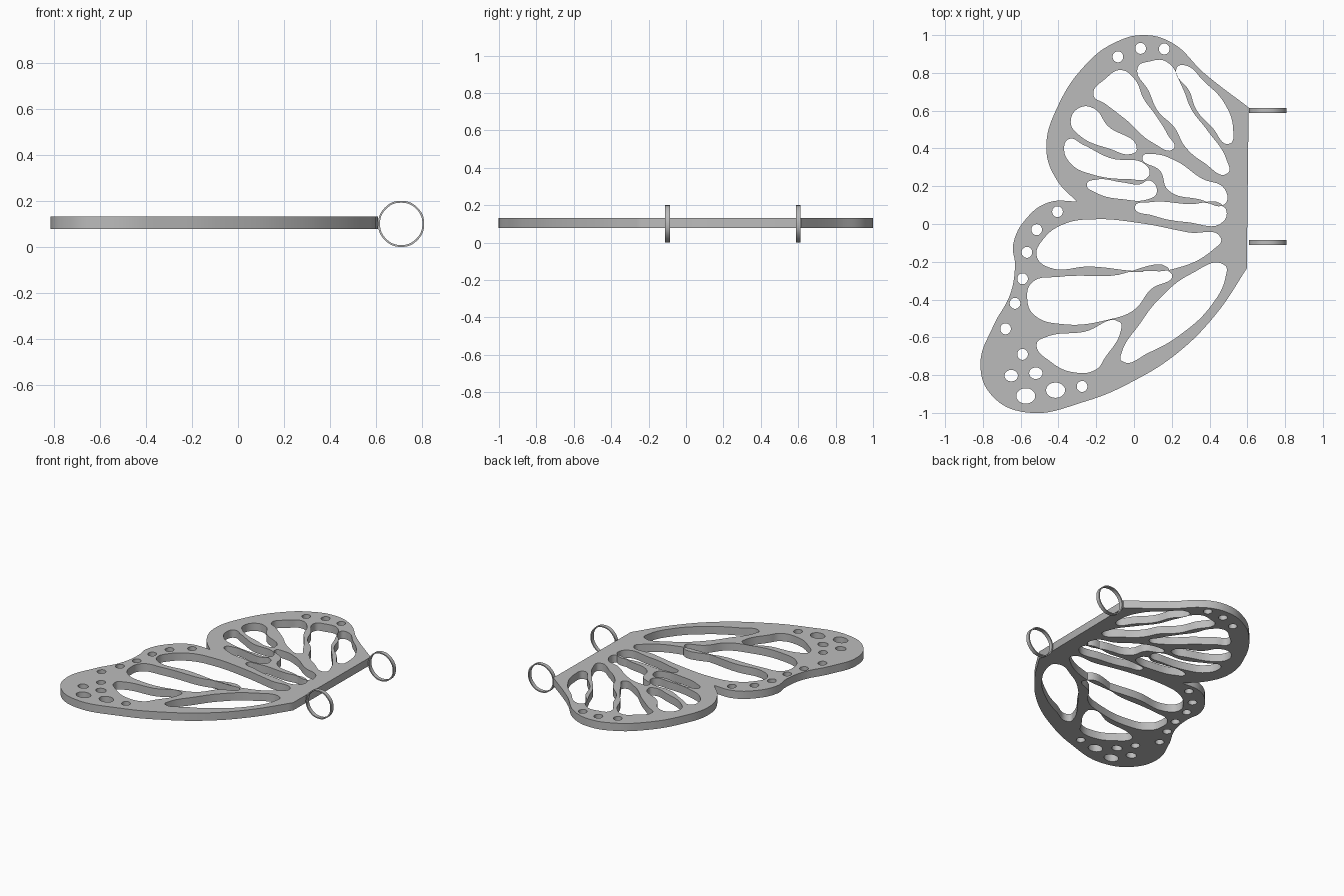
import bpy
import bmesh
from math import sin, cos, pi, radians

default_cube = bpy.data.objects.get("Cube")
if default_cube:
    bpy.data.objects.remove(default_cube, do_unlink=True)

grey = bpy.data.materials.new("plain grey")
grey.use_nodes = True
grey_colour = (0.5, 0.5, 0.5, 1)
grey.diffuse_color = grey_colour
grey.node_tree.nodes["Principled BSDF"].inputs["Base Color"].default_value = grey_colour


def add_loop(curve, points, corners=()):
    """Add a closed smooth loop, given in hundredths, with optional sharp corners."""
    spline = curve.splines.new("BEZIER")
    spline.bezier_points.add(len(points) - 1)
    spline.use_cyclic_u = True
    for knot, (x, y) in zip(spline.bezier_points, points):
        knot.co = (x / 100, y / 100, 0)
    for index, knot in enumerate(spline.bezier_points):
        kind = "VECTOR" if index in corners else "AUTO"
        knot.handle_left_type = kind
        knot.handle_right_type = kind


def oval(x, y, width, height, count=8):
    """Points of an ellipse in hundredths."""
    angles = [2 * pi * step / count for step in range(count)]
    return [(x + width * cos(a), y + height * sin(a)) for a in angles]


def new_profile(name, thickness, resolution):
    """Start a flat filled profile that is extruded evenly to both sides."""
    curve = bpy.data.curves.new(name, "CURVE")
    curve.dimensions = "2D"
    curve.fill_mode = "BOTH"
    curve.extrude = thickness / 2
    curve.resolution_u = resolution
    return curve


def finish(curve, location, rotation=(0, 0, 0)):
    """Turn a profile into a welded mesh with sharp rims and smooth walls."""
    part = bpy.data.objects.new(curve.name, curve)
    bpy.context.collection.objects.link(part)
    part.location = location
    part.rotation_euler = rotation
    bpy.ops.object.select_all(action="DESELECT")
    part.select_set(True)
    bpy.context.view_layer.objects.active = part
    bpy.ops.object.convert(target="MESH")
    part = bpy.context.object
    mesh = bmesh.new()
    mesh.from_mesh(part.data)
    bmesh.ops.remove_doubles(mesh, verts=mesh.verts, dist=0.0001)
    bmesh.ops.recalc_face_normals(mesh, faces=mesh.faces)
    mesh.to_mesh(part.data)
    mesh.free()
    part.data.materials.clear()
    part.data.materials.append(grey)
    bpy.ops.object.shade_smooth_by_angle(angle=radians(35))


wing = new_profile("wing_plate", thickness=0.055, resolution=8)

# Outer edge: upper lobe, straight hinge side, lower lobe
upper_lobe = [(-30.5, 12), (-41, 23.5), (-46.4, 39.5), (-40.5, 62), (-24, 86),
              (-11, 95.6), (4.5, 100), (20, 96), (37, 80)]
hinge_side = [(60.7, 61.7), (59.7, -23.6)]
lower_lobe = [(44, -47), (24, -67.5), (0, -83), (-26, -94), (-57.5, -99.7),
              (-75.5, -90.5), (-81.3, -74.5), (-74.5, -54), (-65.5, -37),
              (-63, -21.5), (-64, -11), (-56.5, 3.5), (-45, 11.5)]
first_hinge = len(upper_lobe)
add_loop(wing, upper_lobe + hinge_side + lower_lobe,
         corners=(0, first_hinge, first_hinge + 1))

# Openings between the veins of the upper lobe
upper_tip_cell = [(22.5, 82.5), (29.5, 70), (33, 60.5), (41.5, 51), (50.5, 42.5),
                  (52.5, 50), (47.5, 64.5), (37, 75.5), (27, 84)]
upper_long_cell = [(2, 83), (8, 70), (12.5, 60), (21.5, 51), (27, 41), (37, 32.5),
                   (49.5, 26.8), (49, 34), (38.5, 50), (30.5, 60.5), (25.5, 72.5),
                   (17, 86), (8, 86)]
upper_broad_cell = [(-21.5, 68.5), (-15, 77), (-7, 81.5), (0.5, 76.5), (5, 66.5),
                    (11.5, 57.5), (18, 47), (21, 40), (10, 43), (-4, 55), (-15, 63.5)]
upper_edge_cell = [(-33.5, 54), (-29, 61.5), (-21, 61), (-14, 52), (1.5, 39.5),
                   (-2, 37), (-12, 39.5), (-29, 47)]
upper_side_cell = [(-37, 40), (-34.5, 45), (-27, 42), (-13, 35), (7, 30.5),
                   (7.5, 25), (-3, 23.8), (-23, 26.5), (-33, 31.5)]
centre_cell = [(4.5, 35.5), (10, 37), (22, 33.5), (36, 24), (48, 18.5),
               (48, 10.5), (35, 13), (18, 18), (14, 28)]
notch_cell = [(-25, 21), (-20, 23.5), (-6, 22), (3, 21), (8.5, 23),
              (12, 16.5), (7, 13), (-5, 13), (-20, 16.5)]
slim_cell = [(0.5, 9), (8, 11.5), (29, 10.5), (47.5, 9.5), (47.5, 1.5),
             (28, 1), (10, 4.5)]

# Openings between the veins of the lower lobe
lower_top_cell = [(-51.5, -17), (-48, -8), (-37, 0), (-21, 2.5), (3, 0.5),
                  (29, -4.5), (46, -7.5), (42, -13.5), (20, -24), (4, -25),
                  (-23, -22.5), (-45, -23)]
lower_middle_cell = [(-56.5, -40), (-54, -31), (-40, -28), (-13, -27.5), (20, -26.5),
                     (9, -34.5), (0, -45.5), (-13, -50.5), (-38, -53), (-53, -48)]
lower_end_cell = [(-51.5, -63.5), (-47, -60), (-26, -57), (-7.5, -52), (-7, -56.5),
                  (-15.5, -71), (-20, -77), (-32, -78.5), (-44, -73)]
lower_hinge_cell = [(48, -21.8), (48.5, -28), (41, -43), (26, -57.5), (8, -68),
                    (-6.5, -72.5), (-6.5, -68), (3, -53), (13, -40), (30, -26.5)]

for cell in (upper_tip_cell, upper_long_cell, upper_broad_cell, upper_edge_cell,
             upper_side_cell, centre_cell, notch_cell, slim_cell, lower_top_cell,
             lower_middle_cell, lower_end_cell, lower_hinge_cell):
    add_loop(wing, cell)

# Small spot holes along the rim
small_spots = [(-8.5, 88.5), (3.5, 93), (16, 92.7), (-40.5, 6.5), (-51.5, -3),
               (-56.7, -15), (-59, -29), (-63, -42), (-68, -55.5), (-59, -69),
               (-27.5, -86)]
for x, y in small_spots:
    add_loop(wing, oval(x, y, width=2.8, height=2.9))
for x, y in [(-52, -79), (-65, -80.3)]:
    add_loop(wing, oval(x, y, width=3.5, height=3))
for x, y in [(-57.3, -91), (-41.5, -88)]:
    add_loop(wing, oval(x, y, width=5, height=4))

finish(wing, location=(0, 0, 0.105))

# Two thin upright rings on the hinge side
for name, y in (("upper_ring", 0.6), ("lower_ring", -0.098)):
    ring = new_profile(name, thickness=0.026, resolution=6)
    for radius in (10, 9.2):
        add_loop(ring, oval(0, 0, radius, radius))
    finish(ring, location=(0.708, y, 0.1), rotation=(pi / 2, 0, 0))
